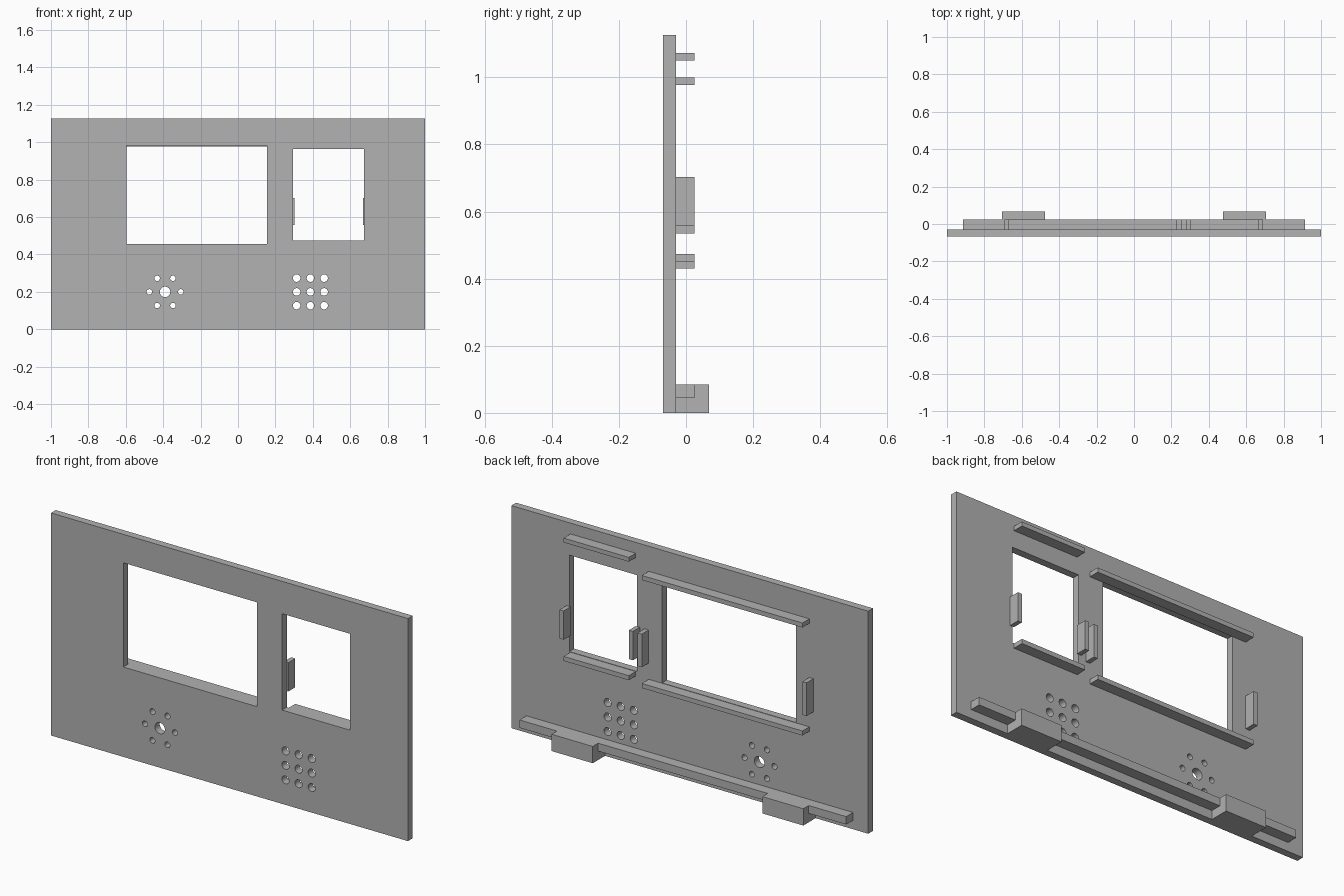
import bpy, bmesh, math
from mathutils import Matrix, Vector

cube = bpy.data.objects.get("Cube")
if cube:
    bpy.data.objects.remove(cube, do_unlink=True)

GREY = (0.445, 0.445, 0.445, 1)
mat = bpy.data.materials.new("plain grey")
mat.use_nodes = True
mat.diffuse_color = GREY
mat.node_tree.nodes["Principled BSDF"].inputs["Base Color"].default_value = GREY

FRONT, BACK, RIB = -0.068, -0.03, 0.025      # depth of plate faces and rib tips
HEIGHT = 1.127


def add_box(bm, x, y, z):
    lo, hi = Vector((x[0], y[0], z[0])), Vector((x[1], y[1], z[1]))
    bmesh.ops.create_cube(bm, size=1, matrix=Matrix.Translation((lo + hi) / 2)
                          @ Matrix.Diagonal((*(hi - lo), 1)))


def add_hole(bm, x, z, r):
    bmesh.ops.create_cone(bm, cap_ends=True, segments=32, radius1=r, radius2=r, depth=0.2,
                          matrix=Matrix.Translation((x, FRONT, z))
                          @ Matrix.Rotation(math.pi / 2, 4, 'X'))


def finish(bm, name):
    mesh = bpy.data.meshes.new(name)
    bm.to_mesh(mesh)
    bm.free()
    mesh.materials.append(mat)
    obj = bpy.data.objects.new(name, mesh)
    bpy.context.collection.objects.link(obj)
    return obj


def box(name, x, z, y=(BACK, RIB)):
    bm = bmesh.new()
    add_box(bm, x, y, z)
    return finish(bm, name)


# Front plate
panel = box("front_panel", (-1, 1), (0, HEIGHT), (FRONT, BACK))

# Windows and hole patterns, cut from the plate
bm = bmesh.new()
add_box(bm, (-0.595, 0.155), (-0.2, 0.1), (0.455, 0.983))
add_box(bm, (0.295, 0.675), (-0.2, 0.1), (0.475, 0.963))
add_hole(bm, -0.39, 0.2, 0.028)
for i in range(6):
    a = math.radians(60 * i)
    add_hole(bm, -0.39 + 0.084 * math.cos(a), 0.2 + 0.084 * math.sin(a), 0.0145)
for i in (-1, 0, 1):
    for j in (-1, 0, 1):
        add_hole(bm, 0.387 + 0.0735 * i, 0.2 + 0.0735 * j, 0.02)
cutter = finish(bm, "cutter")
cutter.hide_render = True

mod = panel.modifiers.new("openings", 'BOOLEAN')
mod.operation, mod.solver, mod.object = 'DIFFERENCE', 'EXACT', cutter
bpy.ops.object.select_all(action='DESELECT')
bpy.context.view_layer.objects.active = panel
panel.select_set(True)
bpy.ops.object.modifier_apply(modifier=mod.name)
bpy.data.objects.remove(cutter, do_unlink=True)
bpy.ops.object.shade_smooth_by_angle(angle=math.radians(30))

# Ribs that hold the screens behind each window
box("large_window_top_rib", (-0.67, 0.23), (0.977, 1.0))
box("large_window_bottom_rib", (-0.67, 0.23), (0.43, 0.453))
box("small_window_top_rib", (0.303, 0.668), (1.05, 1.072))
box("small_window_bottom_rib", (0.303, 0.668), (0.45, 0.473))

# Upright side tabs
box("large_window_right_tab", (-0.693, -0.67), (0.535, 0.703))
box("large_window_left_tab", (0.23, 0.253), (0.535, 0.703))
box("small_window_right_tab", (0.28, 0.303), (0.557, 0.703))
box("small_window_left_tab", (0.668, 0.691), (0.557, 0.703))

# Bottom ledge with two feet
box("ledge_middle", (-0.475, 0.475), (0.045, 0.085))
for side, s in (("left", 1), ("right", -1)):
    box("ledge_" + side, sorted((s * 0.705, s * 0.915)), (0.045, 0.085))
    box("foot_" + side, sorted((s * 0.475, s * 0.705)), (0, 0.085), (BACK, 0.068))
